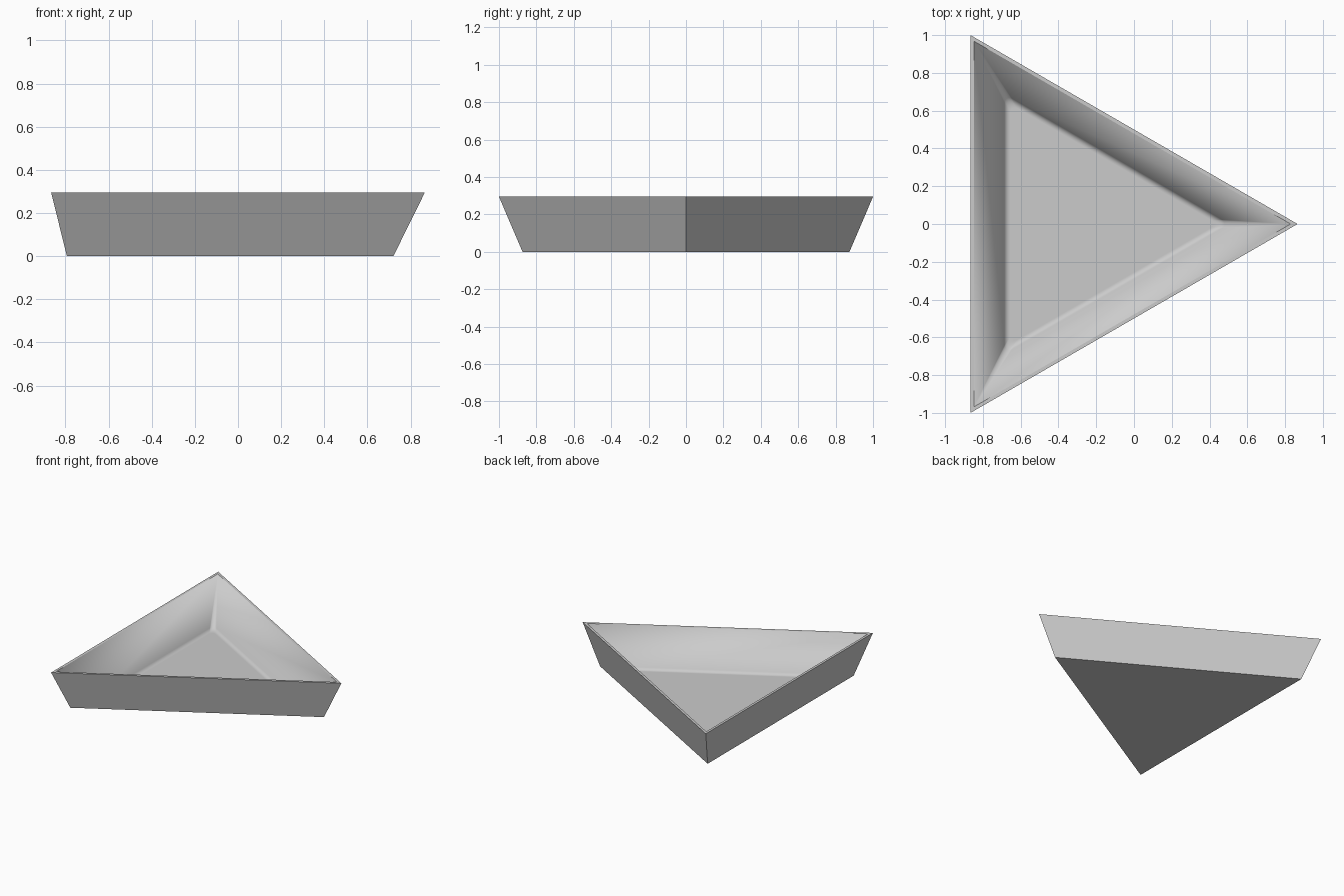
import bpy, bmesh, math

if "Cube" in bpy.data.objects:
    bpy.data.objects.remove(bpy.data.objects["Cube"])

HEIGHT = 0.295
FLOOR_Z = 0.037
CX = -0.2887          # centre of the triangle, so the bounds are centred
SEG = 6               # segments in each rounded inner corner
BEND = 5              # segments in the wall-to-floor fillet


def ring(bm, inradius, z, radius=0.0):
    """Triangle ring pointing to +x; corners rounded when radius > 0."""
    verts = []
    for k in range(3):
        t = math.radians(120 * k)
        d = 2 * inradius - 2 * radius
        cx, cy = CX + d * math.cos(t), d * math.sin(t)
        steps = range(SEG + 1) if radius else [SEG / 2]
        for s in steps:
            a = t + math.radians(-60 + 120 * s / SEG)
            verts.append(bm.verts.new((cx + radius * math.cos(a),
                                       cy + radius * math.sin(a), z)))
    return verts


def bridge(bm, a, b):
    n = len(a)
    for i in range(n):
        j = (i + 1) % n
        bm.faces.new((a[i], a[j], b[j], b[i]))


bm = bmesh.new()

# Outer shell and flat rim
base = ring(bm, 0.5045, 0.0)
top = ring(bm, 0.5774, HEIGHT)
lip = ring(bm, 0.559, HEIGHT)
bm.faces.new(base[::-1])
bridge(bm, base, top)
bridge(bm, top, lip)

# Fillet between the sloping inner wall and the floor
crease, wall_dx, wall_dz = 0.386, 0.559 - 0.386, HEIGHT - FLOOR_Z
length = math.hypot(wall_dx, wall_dz)
reach = 0.02
start = (crease + reach * wall_dx / length, FLOOR_Z + reach * wall_dz / length)
end = (crease - reach, FLOOR_Z)
rings = []
for i in range(BEND + 1):
    t = i / BEND
    w = ((1 - t) ** 2, 2 * t * (1 - t), t * t)
    a = w[0] * start[0] + w[1] * crease + w[2] * end[0]
    z = w[0] * start[1] + w[1] * FLOOR_Z + w[2] * end[1]
    rings.append(ring(bm, a, z, 0.026))

# Inner walls: sharp at the rim, corners widening towards the floor
first = rings[0]
for k in range(3):
    c = k * (SEG + 1)
    for s in range(SEG):
        bm.faces.new((lip[k], first[c + s + 1], first[c + s]))
    nxt = (k + 1) % 3
    bm.faces.new((lip[k], lip[nxt], first[nxt * (SEG + 1)], first[c + SEG]))
for a, b in zip(rings, rings[1:]):
    bridge(bm, a, b)
bm.faces.new(rings[-1])
bmesh.ops.recalc_face_normals(bm, faces=bm.faces[:])

mesh = bpy.data.meshes.new("triangular_dish")
bm.to_mesh(mesh)
bm.free()
dish = bpy.data.objects.new("triangular_dish", mesh)
bpy.context.collection.objects.link(dish)

grey = bpy.data.materials.new("light_grey")
grey.diffuse_color = (0.6, 0.6, 0.6, 1)
grey.use_nodes = True
grey.node_tree.nodes["Principled BSDF"].inputs["Base Color"].default_value = grey.diffuse_color
mesh.materials.append(grey)

# Smooth fillets, crisp outer edges, flat large faces
bpy.context.view_layer.objects.active = dish
dish.select_set(True)
bpy.ops.object.shade_smooth_by_angle(angle=math.radians(30))
normals = dish.modifiers.new("flat_faces", 'WEIGHTED_NORMAL')
normals.keep_sharp = True
